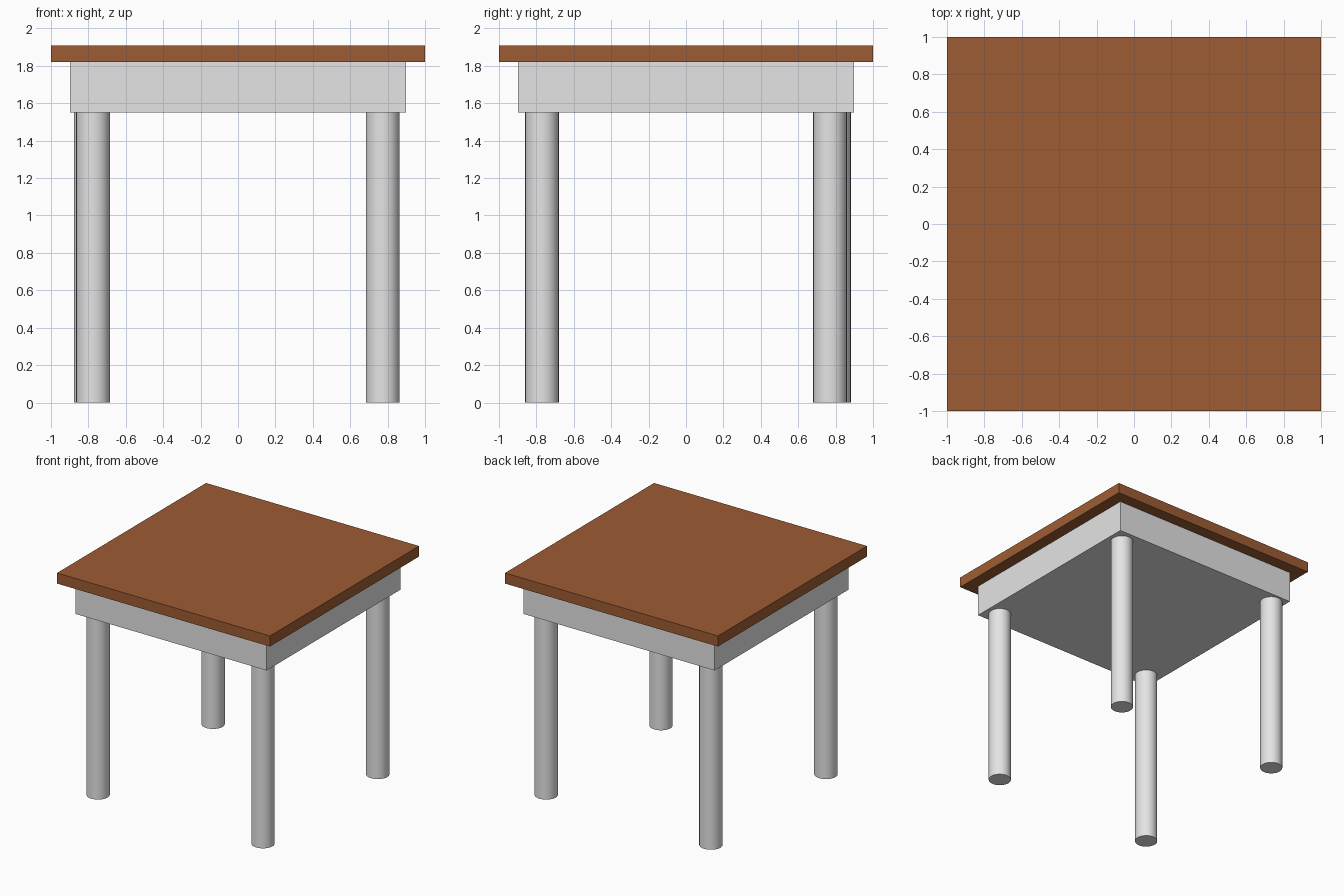
import bpy
import math

if "Cube" in bpy.data.objects:
    bpy.data.objects.remove(bpy.data.objects["Cube"])


def material(name, color):
    mat = bpy.data.materials.new(name)
    mat.diffuse_color = (*color, 1.0)
    mat.use_nodes = True
    mat.node_tree.nodes["Principled BSDF"].inputs["Base Color"].default_value = mat.diffuse_color
    return mat


wood = material("brown wood", (0.34, 0.108, 0.033))
grey = material("light grey", (0.78, 0.78, 0.78))


def slab(name, half, z0, z1, mat):
    """Square slab centred on the origin, spanning z0 to z1."""
    bpy.ops.mesh.primitive_cube_add(size=1, location=(0, 0, (z0 + z1) / 2))
    obj = bpy.context.object
    obj.name = name
    obj.scale = (2 * half, 2 * half, z1 - z0)
    bpy.ops.object.transform_apply(location=False, rotation=False, scale=True)
    obj.data.materials.append(mat)


def leg(name, x, y):
    """Round leg from the floor to just inside the apron."""
    height = 1.56
    bpy.ops.mesh.primitive_cylinder_add(vertices=32, radius=0.09, depth=height,
                                        location=(x, y, height / 2))
    obj = bpy.context.object
    obj.name = name
    obj.data.materials.append(grey)
    bpy.ops.object.shade_smooth_by_angle(angle=math.radians(40))


# Table top and the solid apron block beneath it
slab("table_top", 1.0, 1.82, 1.91, wood)
slab("apron", 0.897, 1.55, 1.82, grey)

# Four legs; the back left one sits slightly further out
for name, x, y in (("front_left_leg", -0.775, -0.77),
                   ("front_right_leg", 0.774, -0.77),
                   ("back_right_leg", 0.774, 0.77),
                   ("back_left_leg", -0.788, 0.791)):
    leg(name, x, y)
